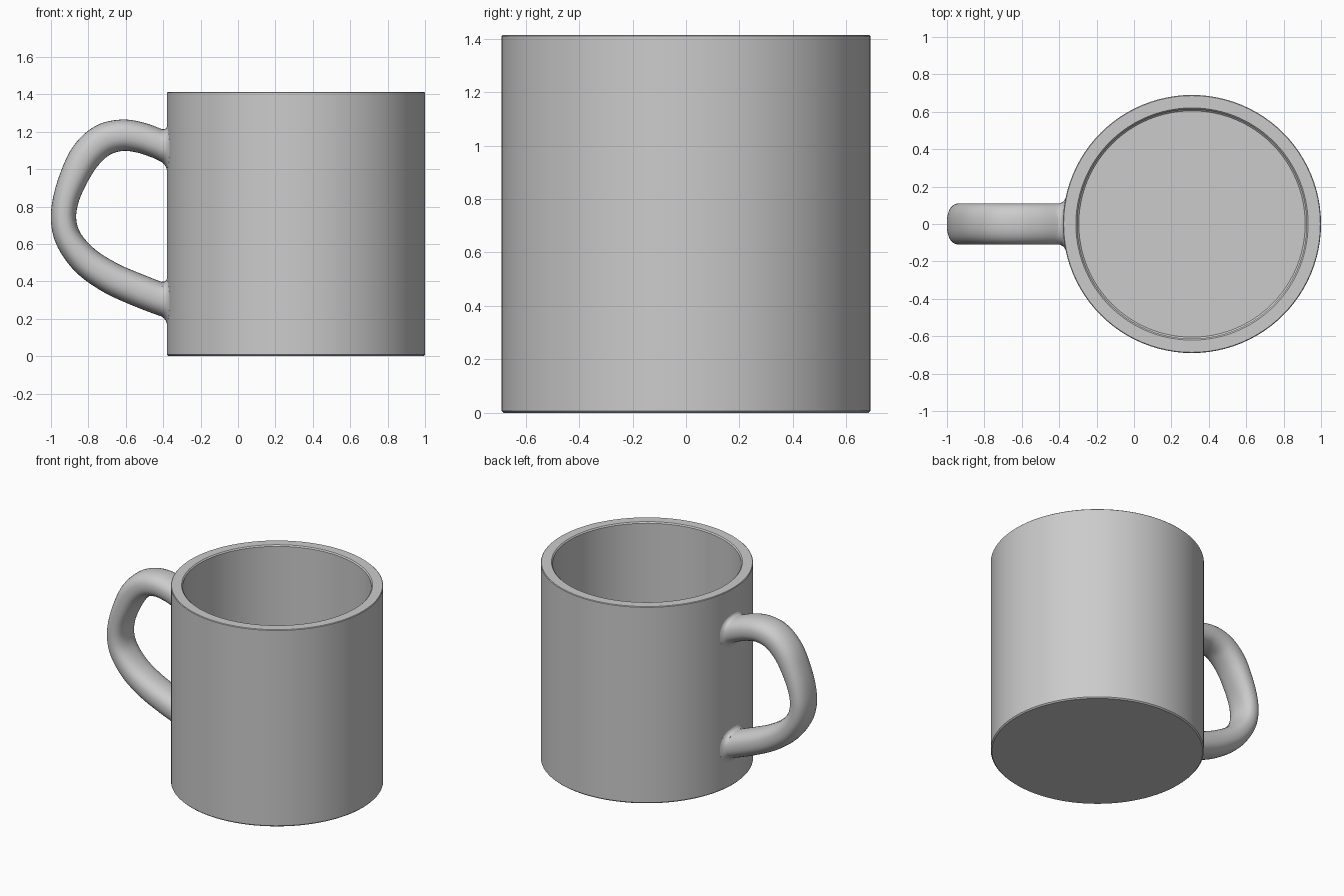
import bpy, bmesh, math
from mathutils import Vector

cube = bpy.data.objects.get("Cube")
if cube:
    bpy.data.objects.remove(cube, do_unlink=True)

CX, R, R_IN, H, FLOOR = 0.31, 0.69, 0.613, 1.413, 0.08

glaze = bpy.data.materials.new("grey glaze")
glaze.use_nodes = True
glaze.diffuse_color = (0.6, 0.6, 0.6, 1)
glaze.node_tree.nodes["Principled BSDF"].inputs["Base Color"].default_value = (0.6, 0.6, 0.6, 1)


def loft(name, rings):
    """Skin a list of closed rings, cap both ends and shade smooth."""
    bm = bmesh.new()
    loops = [[bm.verts.new(p) for p in ring] for ring in rings]
    n = len(loops[0])
    for a, b in zip(loops, loops[1:]):
        for i in range(n):
            j = (i + 1) % n
            bm.faces.new((a[i], a[j], b[j], b[i]))
    bm.faces.new(loops[0])
    bm.faces.new(loops[-1])
    bmesh.ops.recalc_face_normals(bm, faces=bm.faces)
    mesh = bpy.data.meshes.new(name)
    bm.to_mesh(mesh)
    bm.free()
    obj = bpy.data.objects.new(name, mesh)
    bpy.context.collection.objects.link(obj)
    mesh.materials.append(glaze)
    bpy.ops.object.select_all(action='DESELECT')
    obj.select_set(True)
    bpy.context.view_layer.objects.active = obj
    bpy.ops.object.shade_smooth_by_angle(angle=math.radians(40))
    return obj


def circle(r, z, n=96):
    angles = [2 * math.pi * i / n for i in range(n)]
    return [(CX + r * math.cos(t), r * math.sin(t), z) for t in angles]


# Cup: outer wall, rim and inner wall in one profile with small chamfers
c = 0.008
cup_profile = [(R - c, 0), (R, c), (R, H - c / 2), (R - c / 2, H), (R_IN + c, H),
               (R_IN, H - c), (R_IN, FLOOR + c), (R_IN - c, FLOOR)]
loft("cup_body", [circle(r, z) for r, z in cup_profile])

# Handle centre line: x, z and half thickness
HALF_W = 0.11
path = [(-0.43, 1.137, 0.080), (-0.52, 1.168, 0.082), (-0.62, 1.181, 0.084),
        (-0.725, 1.153, 0.086), (-0.815, 1.07, 0.084), (-0.88, 0.95, 0.076),
        (-0.922, 0.83, 0.069), (-0.932, 0.72, 0.068), (-0.90, 0.615, 0.072),
        (-0.81, 0.505, 0.080), (-0.68, 0.418, 0.085), (-0.54, 0.355, 0.087),
        (-0.43, 0.312, 0.087)]
pts = [Vector(p) for p in path]


def superellipse(n=32):
    """Unit cross-section, slightly squarer than a circle."""
    for i in range(n):
        t = 2 * math.pi * i / n
        u, v = math.cos(t), math.sin(t)
        yield math.copysign(abs(u) ** 0.85, u), math.copysign(abs(v) ** 0.85, v)


def spline(i, t):
    """Catmull-Rom point and tangent on segment i."""
    p1, p2 = pts[i], pts[i + 1]
    p0 = pts[i - 1] if i else 2 * p1 - p2
    p3 = pts[i + 2] if i + 2 < len(pts) else 2 * p2 - p1
    a, b, d = p2 - p0, 2 * p0 - 5 * p1 + 4 * p2 - p3, 3 * p1 - p0 - 3 * p2 + p3
    return p1 + (a * t + b * t * t + d * t ** 3) / 2, a + 2 * b * t + 3 * d * t * t


def grip_ring(i, t):
    p, tan = spline(i, t)
    nx, nz = Vector((tan.y, -tan.x)).normalized()
    return [(p.x + nx * p.z * v, HALF_W * u, p.y + nz * p.z * v)
            for u, v in superellipse()]


def foot_rings(z, slope, half, side):
    """Flared rings that follow the cup wall, from the grip into the cup."""
    rings = []
    for gap, grow in ((0.028, 0), (0.014, 0.006), (0.005, 0.015), (0, 0.028), (-0.02, 0.03)):
        ring = []
        for u, v in superellipse():
            y = (HALF_W + grow) * u
            wall = CX - math.sqrt(R * R - y * y)
            ring.append((wall - gap, y, z - slope * gap + side * (half + grow) * v))
        rings.append(ring)
    return rings


# Handle: upper foot, curved grip, lower foot
grip = [grip_ring(i, k / 5) for i in range(len(pts) - 1) for k in range(5)]
grip.append(grip_ring(len(pts) - 2, 1))
upper = foot_rings(1.112, -0.5, 0.088, 1)
lower = foot_rings(0.294, -0.38, 0.093, -1)
loft("handle", upper[::-1] + grip + lower)
